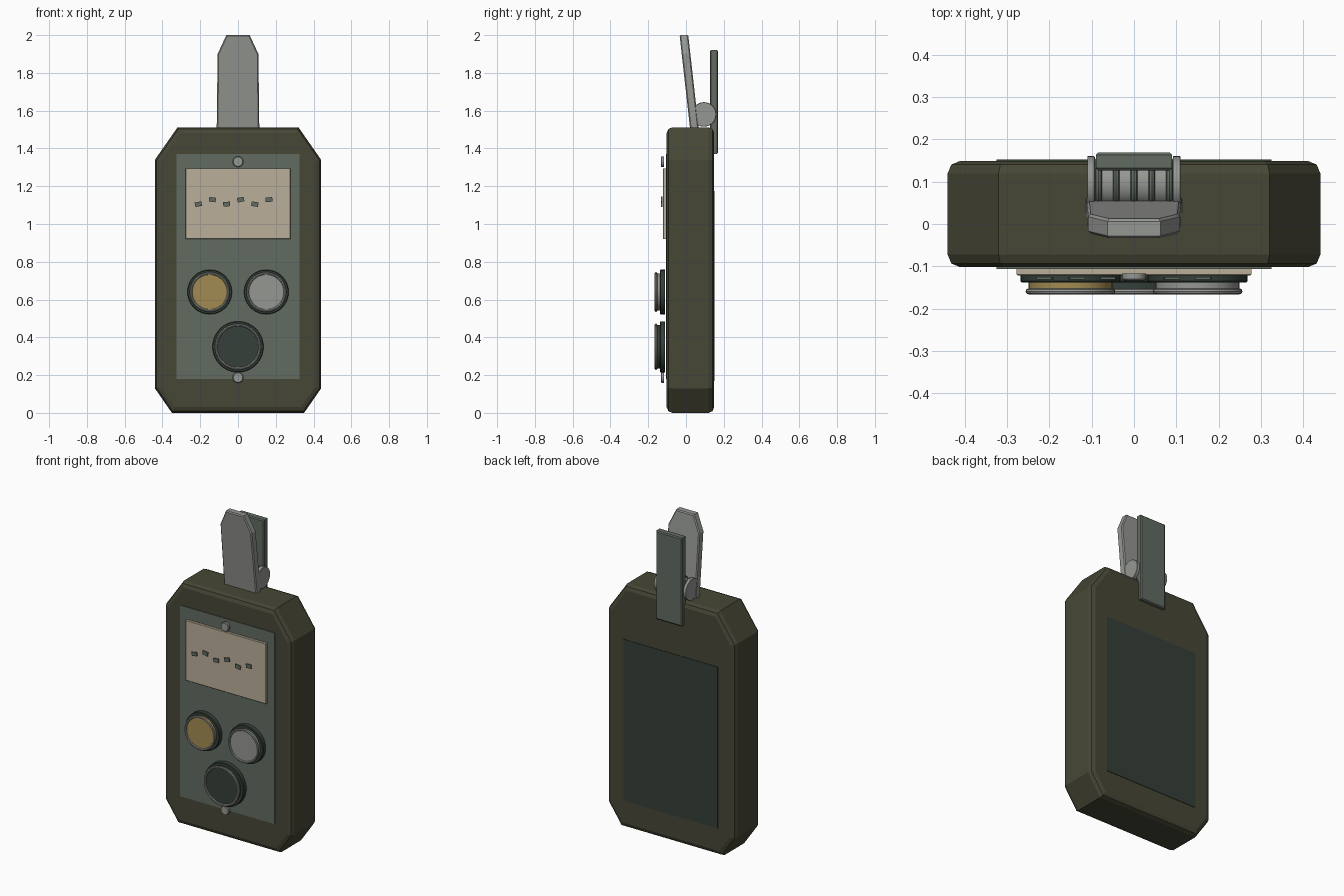
import bpy, bmesh, math
from mathutils import Matrix

if "Cube" in bpy.data.objects:
    bpy.data.objects.remove(bpy.data.objects["Cube"])


def material(name, r, g, b):
    m = bpy.data.materials.new(name)
    m.diffuse_color = (r, g, b, 1)
    m.use_nodes = True
    m.node_tree.nodes["Principled BSDF"].inputs["Base Color"].default_value = m.diffuse_color
    return m


OLIVE = material("olive", 0.062, 0.062, 0.037)
SLATE = material("slate", 0.12, 0.145, 0.12)
DARK = material("dark", 0.035, 0.05, 0.04)
CREAM = material("cream", 0.50, 0.43, 0.32)
BRASS = material("brass", 0.36, 0.26, 0.085)
STEEL = material("steel", 0.30, 0.31, 0.29)


def finish(bm, name, mat, smooth=False):
    bmesh.ops.recalc_face_normals(bm, faces=bm.faces)
    me = bpy.data.meshes.new(name)
    bm.to_mesh(me)
    bm.free()
    ob = bpy.data.objects.new(name, me)
    bpy.context.collection.objects.link(ob)
    me.materials.append(mat)
    if smooth:
        bpy.ops.object.select_all(action='DESELECT')
        bpy.context.view_layer.objects.active = ob
        ob.select_set(True)
        bpy.ops.object.shade_smooth_by_angle(angle=math.radians(35))
    return ob


def prism(name, half, y0, y1, mat, rim=0, segs=1, shear=0):
    """Mirror a half outline (x, z), extrude from y0 to y1 and bevel both rims."""
    pts = half + [(-x, z) for x, z in reversed(half)]
    bm = bmesh.new()
    f = bm.faces.new([bm.verts.new((x, y0, z)) for x, z in pts])
    ext = bmesh.ops.extrude_face_region(bm, geom=[f])
    for v in ext['geom']:
        if isinstance(v, bmesh.types.BMVert):
            v.co.y = y1
    if rim:
        edges = [e for e in bm.edges if abs(e.verts[0].co.y - e.verts[1].co.y) < 1e-5]
        bmesh.ops.bevel(bm, geom=edges, offset=rim, segments=segs, profile=0.5,
                        affect='EDGES')
    for v in bm.verts:
        v.co.y += shear * (v.co.z - 2.0)
    return finish(bm, name, mat)


def panel(name, w, z0, z1, y0, y1, mat, rim=0):
    return prism(name, [(w, z0), (w, z1)], y0, y1, mat, rim)


def turned(name, profile, centre, mat, axis='Y', closed=False, steps=40):
    """Spin a (radius, height) profile around the y or x axis."""
    bm = bmesh.new()
    vs = [bm.verts.new((r, 0, h)) for r, h in profile]
    es = [bm.edges.new(p) for p in zip(vs, vs[1:])]
    if closed:
        es.append(bm.edges.new((vs[-1], vs[0])))
    bmesh.ops.spin(bm, geom=vs + es, cent=(0, 0, 0), axis=(0, 0, 1),
                   angle=2 * math.pi, steps=steps)
    bmesh.ops.remove_doubles(bm, verts=bm.verts, dist=1e-5)
    rot = (Matrix.Rotation(math.pi / 2, 4, 'X') if axis == 'Y'
           else Matrix.Rotation(math.pi / 2, 4, 'Y'))
    bm.transform(Matrix.Translation(centre) @ rot)
    return finish(bm, name, mat, True)


def disc(name, r, h, centre, mat, axis='Y', b=0.003):
    return turned(name, [(0, 0), (r, 0), (r, h - b), (r - b, h), (0, h)], centre, mat, axis)


def ring(name, major, minor, centre, mat, axis='Y'):
    prof = [(major + minor * math.cos(a * math.pi / 4),
             minor * math.sin(a * math.pi / 4)) for a in range(8)]
    return turned(name, prof, centre, mat, axis, True)


# Case with clipped corners
prism("case", [(0.35, 0), (0.44, 0.13), (0.44, 1.34), (0.32, 1.512)],
      -0.102, 0.149, OLIVE, 0.03, 2)

# Front face plate, back cover and display
panel("face_plate", 0.325, 0.18, 1.37, -0.106, -0.09, SLATE)
panel("back_cover", 0.325, 0.17, 1.175, 0.13, 0.152, DARK)
panel("display", 0.277, 0.92, 1.295, -0.121, -0.10, CREAM, 0.002)

# Small tilted ticks on the display
for i in range(6):
    bm = bmesh.new()
    bmesh.ops.create_cube(bm, size=1, matrix=(
        Matrix.Translation((-0.21 + 0.0748 * i, -0.1285, 1.105 + 0.024 * (i % 2)))
        @ Matrix.Rotation(math.radians((-12, 8, -5)[i % 3]), 4, 'Y')
        @ Matrix.Diagonal((0.036, 0.006, 0.024, 1))))
    finish(bm, f"display_tick_{i + 1}", SLATE)

# Face plate screws
for label, z in (("top", 1.33), ("bottom", 0.187)):
    disc(f"screw_{label}", 0.028, 0.016, (0, -0.117, z), STEEL)

# Three round buttons: base, cap and rim
for label, x, z, r, mat in (("left", -0.15, 0.64, 0.099, BRASS),
                            ("right", 0.15, 0.64, 0.099, STEEL),
                            ("lower", 0, 0.35, 0.116, DARK)):
    disc(f"{label}_button_base", r + 0.019, 0.028, (x, -0.11, z), DARK)
    disc(f"{label}_button_cap", r, 0.02, (x, -0.138, z), mat)
    ring(f"{label}_button_rim", r, 0.007, (x, -0.159, z), STEEL)

# Clip: leaning front jaw and upright back jaw
prism("clip_front_jaw", [(0.113, 1.49), (0.108, 1.90), (0.062, 2.0)],
      -0.034, 0.012, STEEL, 0.006, 1, -0.112)
panel("clip_back_jaw", 0.09, 1.37, 1.92, 0.126, 0.169, SLATE, 0.006)

# Clip hinge: barrel, end caps and spring coils
disc("hinge_barrel", 0.055, 0.20, (-0.10, 0.095, 1.58), STEEL, 'X')
for s, label in ((-0.11, "left"), (0.092, "right")):
    disc(f"hinge_cap_{label}", 0.065, 0.018, (s, 0.095, 1.58), STEEL, 'X', 0.002)
for i in range(5):
    ring(f"spring_coil_{i + 1}", 0.056, 0.008, (-0.084 + 0.042 * i, 0.095, 1.58), SLATE, 'X')
